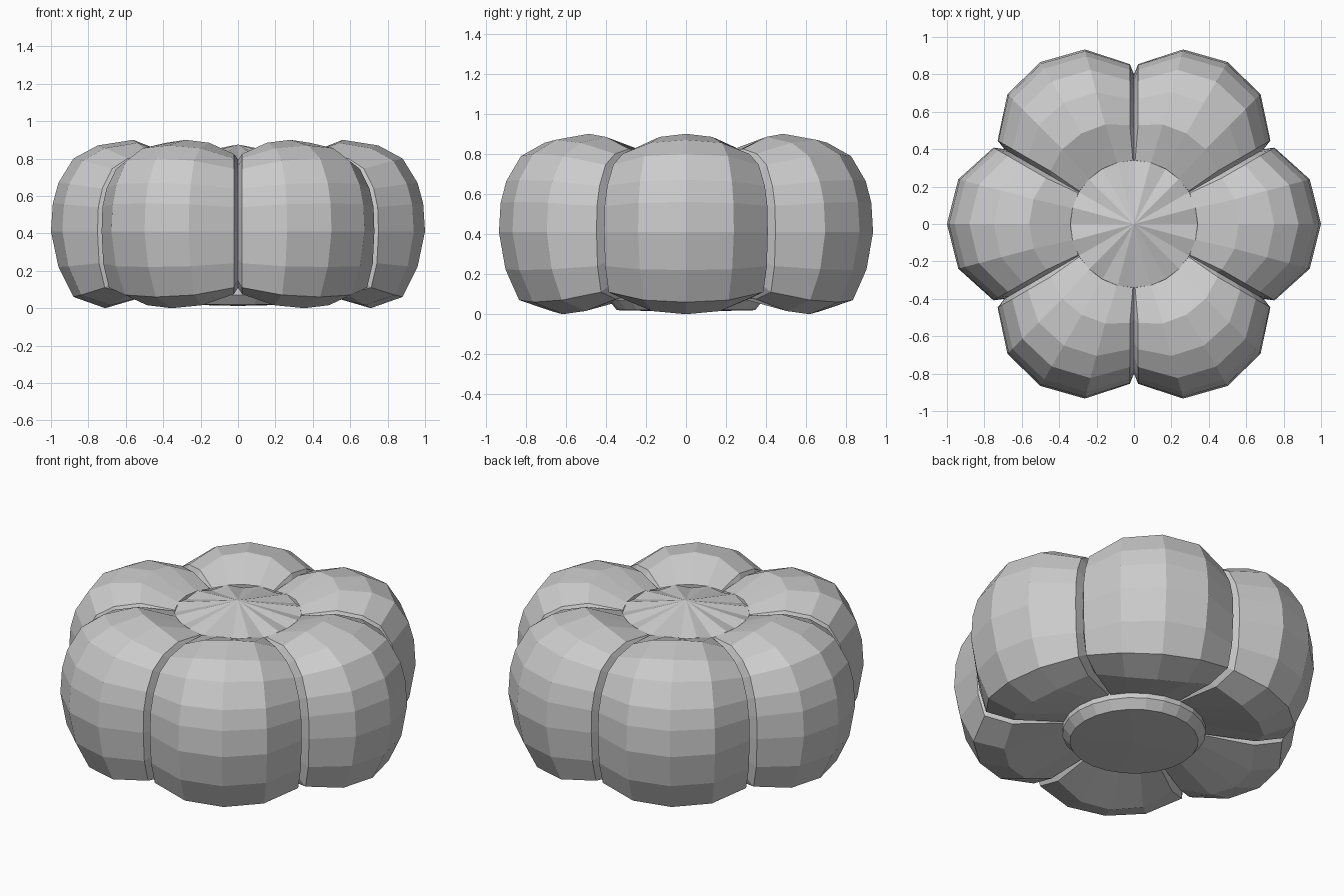
import bpy, bmesh
from math import radians, degrees, asin, cos, sin, pi

if "Cube" in bpy.data.objects:
    bpy.data.objects.remove(bpy.data.objects["Cube"])

# Radius / height profiles, bottom to top: crest of a lobe and its creased edge
CREST = [(.38, .10), (.71, .00), (.88, .06), (.96, .22), (1.0, .41), (.99, .56),
         (.96, .67), (.88, .80), (.75, .87), (.56, .90), (.34, .81)]
EDGE = [(.38, .10), (.66, .075), (.81, .11), (.845, .24), (.855, .41), (.85, .54),
        (.825, .64), (.765, .745), (.67, .80), (.53, .825), (.34, .80)]
# Bottom of the groove between two lobes
GROOVE = [(.38, .12), (.62, .11), (.75, .15), (.79, .26), (.80, .41), (.795, .53),
          (.77, .62), (.71, .71), (.63, .76), (.51, .79), (.34, .795)]


def polar(r, a, z):
    return (r * cos(a), r * sin(a), z)


def make_object(name, bm):
    bmesh.ops.remove_doubles(bm, verts=bm.verts, dist=1e-5)
    bmesh.ops.recalc_face_normals(bm, faces=bm.faces)
    mesh = bpy.data.meshes.new(name)
    bm.to_mesh(mesh)
    bm.free()
    ob = bpy.data.objects.new(name, mesh)
    bpy.context.collection.objects.link(ob)
    return ob


# One ridged lobe, 60 degrees wide, four facets across plus groove walls
def build_lobe(name, turn):
    bm = bmesh.new()
    rows = []
    for i, (c, e, g) in enumerate(zip(CREST, EDGE, GROOVE)):
        gap = .006 if i in (0, len(CREST) - 1) else .022
        half = radians(30) - asin(gap / e[0])
        m = [c[k] + (e[k] - c[k]) * .21 for k in (0, 1)]
        cols = [(g, -pi / 6), (e, -half), (m, -half / 2), (c, 0),
                (m, half / 2), (e, half), (g, pi / 6)]
        rows.append([bm.verts.new(polar(p[0], a + turn, p[1])) for p, a in cols])
    for lo, hi in zip(rows, rows[1:]):
        for j in range(len(lo) - 1):
            bm.faces.new((lo[j], lo[j + 1], hi[j + 1], hi[j]))
    return make_object(name, bm)


for n in range(6):
    build_lobe(f"lobe_{n + 1}", n * pi / 3)


# Core: pleated shallow cone on top, raised round pad underneath
def build_core(sides=24):
    profile = [(.345, .02), (.385, .07), (.385, .14), (.34, .79)]
    bm = bmesh.new()
    rings = []
    for k, (r, z) in enumerate(profile):
        ring = []
        for s in range(sides):
            pleat = .02 * (s % 2) if k == 3 else 0
            ring.append(bm.verts.new(polar(r, 2 * pi * s / sides, z + pleat)))
        rings.append(ring)
    base = bm.verts.new((0, 0, .012))
    apex = bm.verts.new((0, 0, .875))
    for s in range(sides):
        t = (s + 1) % sides
        for lo, hi in zip(rings, rings[1:]):
            bm.faces.new((lo[s], lo[t], hi[t], hi[s]))
        bm.faces.new((base, rings[0][t], rings[0][s]))
        bm.faces.new((apex, rings[-1][s], rings[-1][t]))
    return make_object("core", bm)


build_core()
